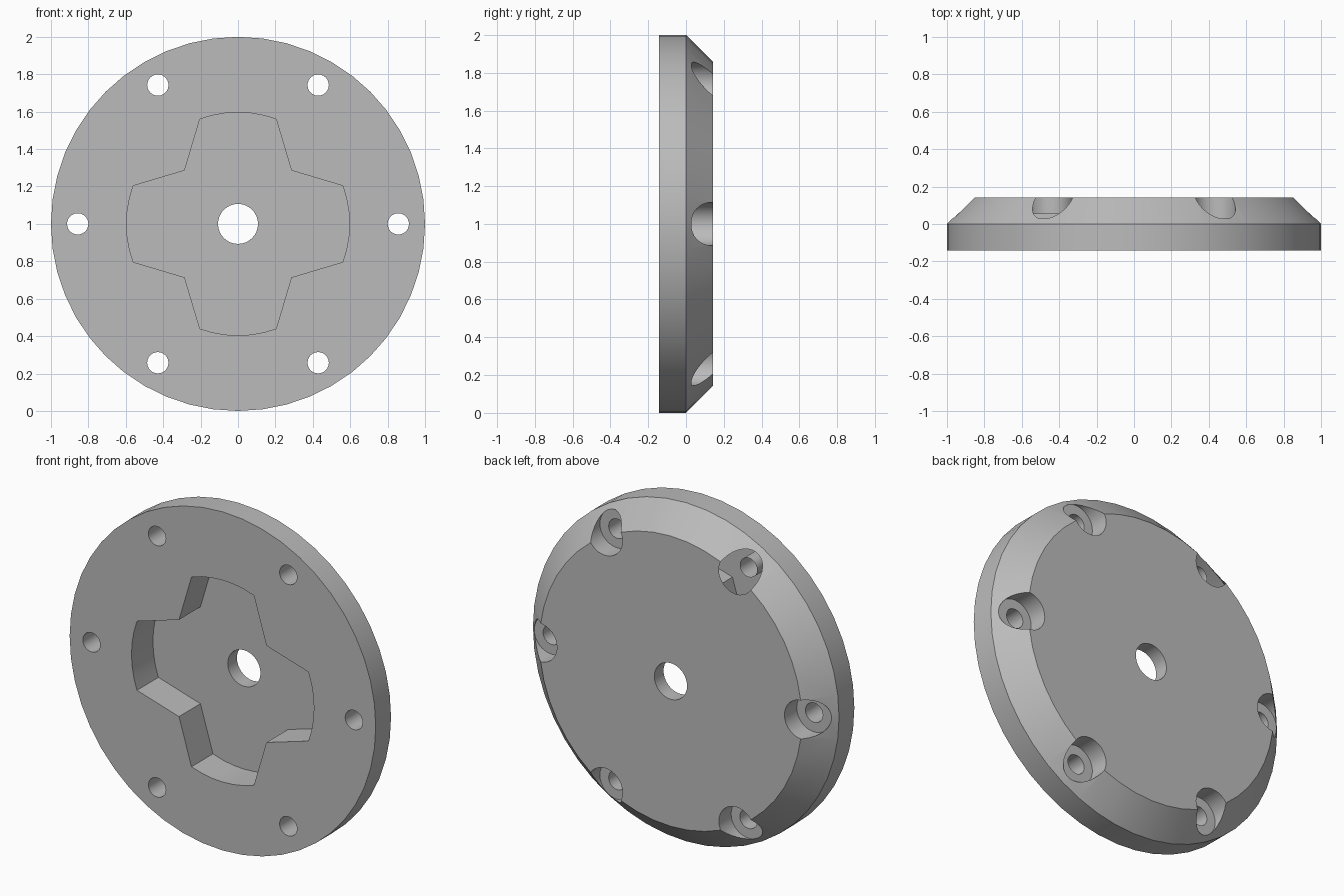
import bpy, bmesh
from math import sin, cos, pi, radians
from mathutils import Vector

cube = bpy.data.objects.get("Cube")
if cube:
    bpy.data.objects.remove(cube, do_unlink=True)

HALF = 1 / 7            # half of the plate thickness
CENTRE = Vector((0, 0, 1))

grey = bpy.data.materials.new("plain grey")
grey.use_nodes = True
grey.diffuse_color = (0.5, 0.5, 0.5, 1)
grey.node_tree.nodes["Principled BSDF"].inputs["Base Color"].default_value = (0.5, 0.5, 0.5, 1)


def circle(radius, sides, x=0, z=0):
    return [(x + radius * cos(2 * pi * i / sides), z + radius * sin(2 * pi * i / sides))
            for i in range(sides)]


def loft(name, sections):
    """Solid through matching outlines, each given as (y, [(x, z), ...])."""
    bm = bmesh.new()
    rings = [[bm.verts.new(CENTRE + Vector((x, y, z))) for x, z in outline]
             for y, outline in sections]
    for a, b in zip(rings, rings[1:]):
        for i in range(len(a)):
            j = (i + 1) % len(a)
            bm.faces.new((a[i], a[j], b[j], b[i]))
    bm.faces.new(rings[0])
    bm.faces.new(rings[-1])
    bmesh.ops.recalc_face_normals(bm, faces=bm.faces)
    mesh = bpy.data.meshes.new(name)
    bm.to_mesh(mesh)
    bm.free()
    mesh.materials.append(grey)
    obj = bpy.data.objects.new(name, mesh)
    bpy.context.collection.objects.link(obj)
    return obj


def cut(target, cutter):
    cutter.hide_render = True
    mod = target.modifiers.new("cut", 'BOOLEAN')
    mod.operation = 'DIFFERENCE'
    mod.solver = 'EXACT'
    mod.object = cutter
    bpy.context.view_layer.objects.active = target
    bpy.ops.object.modifier_apply(modifier=mod.name)
    bpy.data.objects.remove(cutter, do_unlink=True)


# Round plate with a chamfered back edge
plate = loft("round_plate", [(-HALF, circle(1, 48)), (0, circle(1, 48)),
                             (HALF, circle(1 - HALF, 48))])

# Four-lobed pocket in the front: an arc per lobe, then an inner corner
pocket = []
for quarter in range(4):
    for step in range(7):
        a = radians(90 * quarter - 20 + 40 * step / 6)
        pocket.append((0.596 * cos(a), 0.596 * sin(a)))
    a = radians(90 * quarter + 45)
    pocket.append((0.404 * cos(a), 0.404 * sin(a)))
cut(plate, loft("pocket_cutter", [(-0.3, pocket), (0.057, pocket)]))

# Centre hole
bore = circle(0.107, 32)
cut(plate, loft("bore_cutter", [(-0.3, bore), (0.3, bore)]))

# Six bolt holes, each counterbored from the back
for i in range(6):
    x, z = (1 - HALF) * cos(i * pi / 3), (1 - HALF) * sin(i * pi / 3)
    small, wide = circle(0.057, 24, x, z), circle(0.114, 32, x, z)
    cut(plate, loft("bolt_cutter", [(-0.3, small), (0.3, small)]))
    cut(plate, loft("counterbore_cutter", [(0.0286, wide), (0.3, wide)]))

bpy.ops.object.select_all(action='DESELECT')
plate.select_set(True)
bpy.context.view_layer.objects.active = plate
bpy.ops.object.shade_smooth_by_angle(angle=radians(25))
